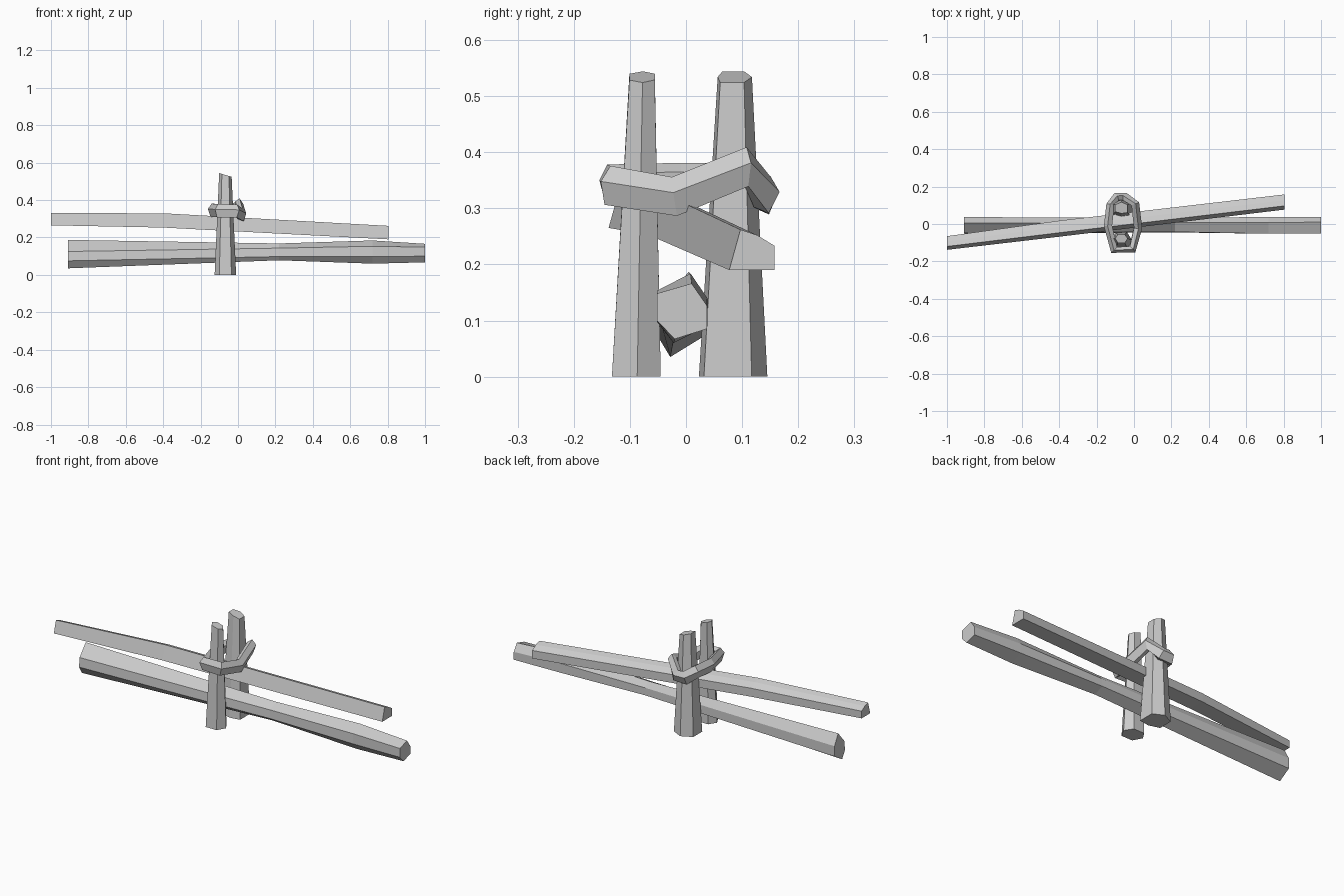
import bpy
from mathutils import Vector

if "Cube" in bpy.data.objects:
    bpy.data.objects.remove(bpy.data.objects["Cube"])


def make(name, rings, closed=False):
    """Skin a list of equal-sized vertex rings; cap the ends unless closed."""
    n, m = len(rings[0]), len(rings)
    verts = [p for r in rings for p in r]
    faces = []
    for i in range(m if closed else m - 1):
        j = (i + 1) % m
        for k in range(n):
            l = (k + 1) % n
            faces.append((i * n + k, i * n + l, j * n + l, j * n + k))
    if not closed:
        faces += [tuple(reversed(range(n))), tuple(range((m - 1) * n, m * n))]
    me = bpy.data.meshes.new(name)
    me.from_pydata(verts, [], faces)
    ob = bpy.data.objects.new(name, me)
    bpy.context.collection.objects.link(ob)
    # consistent outward normals
    import bmesh
    bm = bmesh.new()
    bm.from_mesh(me)
    bmesh.ops.recalc_face_normals(bm, faces=bm.faces)
    bm.to_mesh(me)
    bm.free()
    return ob


def post(name, base, centre, top, sx, sy):
    """Tapered post with a top cut sloping down towards +x."""
    cx, cy = centre
    tx, ty = top
    lower = [(x, y, 0) for x, y in base]
    upper = []
    for x, y in base:
        px, py = tx + (x - cx) * sx, ty + (y - cy) * sy
        upper.append((px, py, 0.534 - 0.3 * (px - tx)))
    make(name, [lower, upper])


# Two upright posts
post("front_post", [(-0.01, -0.087), (-0.037, -0.045), (-0.1, -0.045),
                    (-0.125, -0.085), (-0.1, -0.132), (-0.035, -0.132)],
     (-0.067, -0.088), (-0.067, -0.078), 0.58, 0.52)
post("back_post", [(-0.01, 0.032), (-0.01, 0.117), (-0.067, 0.145),
                   (-0.125, 0.117), (-0.125, 0.04), (-0.067, 0.023)],
     (-0.067, 0.084), (-0.067, 0.087), 0.58, 0.5)

# Lower rail: irregular hexagon, narrowing and swelling along x
lower = [
    (-0.91, [(0.005, 0.187), (0.037, 0.13), (0.037, 0.075),
             (-0.028, 0.035), (-0.052, 0.075), (-0.048, 0.125)]),
    (0.22, [(0.008, 0.168), (0.032, 0.14), (0.032, 0.1),
            (-0.02, 0.078), (-0.045, 0.098), (-0.042, 0.143)]),
    (0.72, [(0.008, 0.184), (0.038, 0.14), (0.038, 0.09),
            (-0.022, 0.06), (-0.052, 0.098), (-0.052, 0.153)]),
    (1.0, [(0.01, 0.166), (0.037, 0.127), (0.037, 0.085),
           (-0.02, 0.067), (-0.052, 0.1), (-0.052, 0.148)]),
]
make("lower_rail", [[(x, y, z) for y, z in s] for x, s in lower])

# Upper rail: flat-bottomed section, running diagonally and drooping to the right
section = [(0, 0), (0.081, 0), (0.081, 0.043), (0.05, 0.062), (0.02, 0.072)]
path = [(-1.0, -0.138, 0.265, 0.9), (-0.4, -0.068, 0.253, 1.06),
        (0.805, 0.077, 0.19, 1.0)]
make("upper_rail", [[(x, y + a * s, z + b * s) for a, b in section]
                    for x, y, z, s in path])

# Binding: five-sided band looped around both posts
loop = [Vector(p) for p in [
    (-0.105, -0.137, 0.342), (-0.01, -0.135, 0.34), (0.02, -0.02, 0.32),
    (0.005, 0.107, 0.373), (-0.045, 0.143, 0.322), (-0.095, 0.143, 0.322),
    (-0.125, 0.1, 0.345), (-0.137, -0.01, 0.345)]]
band = [(0.024, 0.008), (0.004, 0.036), (-0.02, 0.02), (-0.02, -0.022), (0.01, -0.034)]
rings = []
for i, p in enumerate(loop):
    d = (loop[(i + 1) % len(loop)] - loop[i - 1]).normalized()
    side = d.cross(Vector((0, 0, 1))).normalized()
    up = side.cross(d)
    rings.append([p + side * a + up * b for a, b in band])
make("binding", rings, closed=True)
